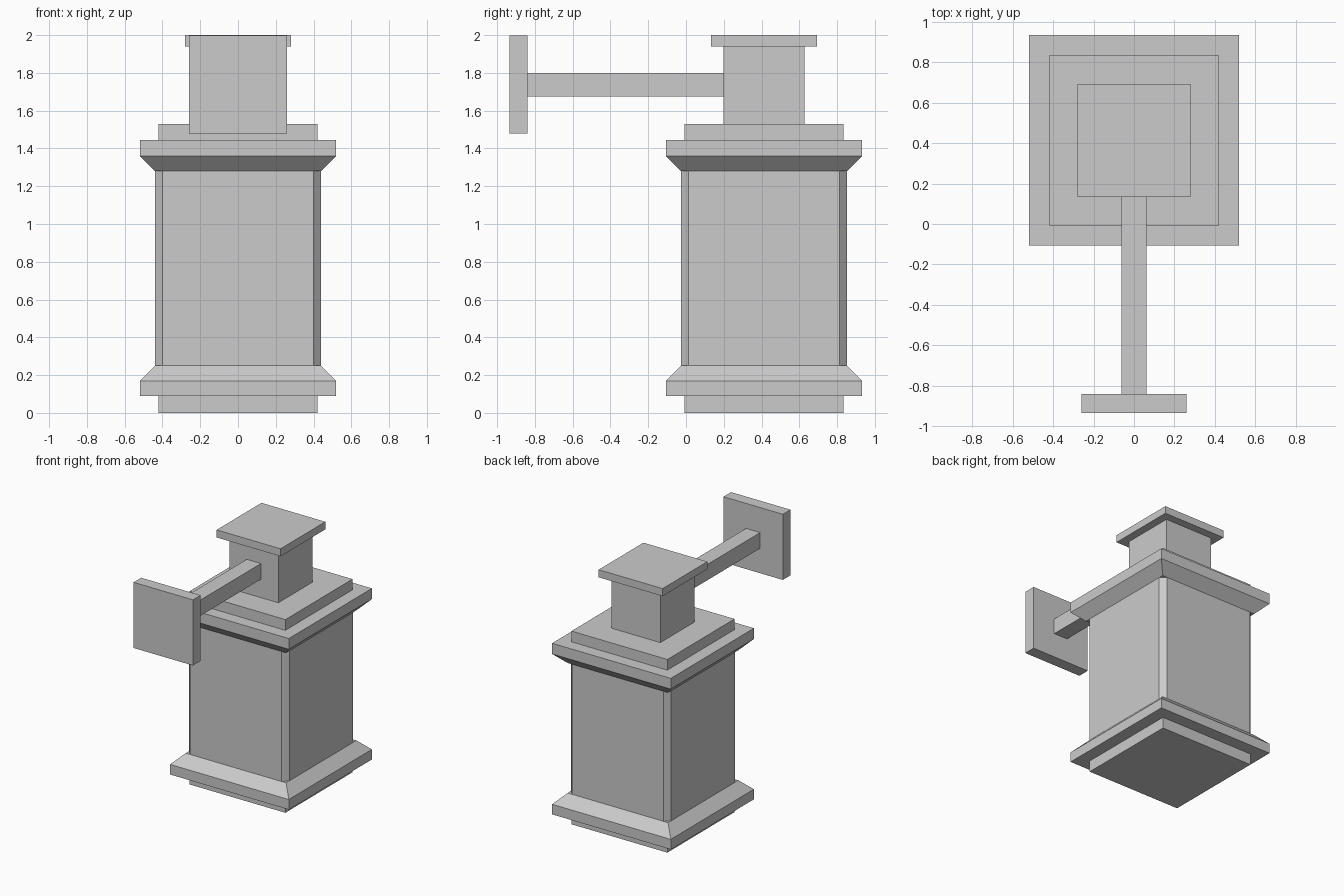
import bpy
import bmesh

cube = bpy.data.objects.get("Cube")
if cube:
    bpy.data.objects.remove(cube, do_unlink=True)

# One plain grey for the whole lamp
grey = bpy.data.materials.new("plain grey")
grey.use_nodes = True
colour = (0.6, 0.6, 0.6, 1)
grey.diffuse_color = colour
grey.node_tree.nodes["Principled BSDF"].inputs["Base Color"].default_value = colour

LAMP_Y = 0.413  # centre line of the lantern


def add_object(name, bm):
    bmesh.ops.recalc_face_normals(bm, faces=bm.faces)
    mesh = bpy.data.meshes.new(name)
    bm.to_mesh(mesh)
    bm.free()
    mesh.materials.append(grey)
    obj = bpy.data.objects.new(name, mesh)
    bpy.context.collection.objects.link(obj)
    return obj


def box(name, x, y, z):
    """Box spanning the given (low, high) ranges."""
    bm = bmesh.new()
    bmesh.ops.create_cube(bm, size=1)
    for v in bm.verts:
        v.co = [r[0] if c < 0 else r[1] for c, r in zip(v.co, (x, y, z))]
    return add_object(name, bm)


def block(name, half, z0, z1):
    """Square block on the lantern's centre line."""
    return box(name, (-half, half), (LAMP_Y - half, LAMP_Y + half), (z0, z1))


def moulding(name, profile):
    """Square rings of (half width, height) joined into a closed solid."""
    bm = bmesh.new()
    rings = [[bm.verts.new((sx * h, LAMP_Y + sy * h, z))
              for sx, sy in ((-1, -1), (1, -1), (1, 1), (-1, 1))]
             for h, z in profile]
    for low, high in zip(rings, rings[1:]):
        for i in range(4):
            j = (i + 1) % 4
            bm.faces.new((low[i], low[j], high[j], high[i]))
    bm.faces.new(rings[0])
    bm.faces.new(rings[-1])
    return add_object(name, bm)


# Base: foot and sloped moulding
block("base_foot", 0.42, 0, 0.09)
moulding("base_moulding", [(0.52, 0.09), (0.52, 0.17), (0.44, 0.25)])

# Lantern body with chamfered vertical corners
bm = bmesh.new()
w, c = 0.44, 0.40
outline = [(-c, -w), (c, -w), (w, -c), (w, c), (c, w), (-c, w), (-w, c), (-w, -c)]
face = bm.faces.new([bm.verts.new((x, LAMP_Y + y, 0.25)) for x, y in outline])
extruded = bmesh.ops.extrude_face_region(bm, geom=[face], use_keep_orig=True)
top = [g for g in extruded["geom"] if isinstance(g, bmesh.types.BMVert)]
bmesh.ops.translate(bm, verts=top, vec=(0, 0, 1.03))
add_object("lantern_body", bm)

# Roof: sloped moulding, step, chimney and cap
moulding("roof_moulding", [(0.44, 1.28), (0.52, 1.36), (0.52, 1.445)])
block("roof_step", 0.42, 1.445, 1.53)
block("chimney", 0.215, 1.53, 1.94)
block("chimney_cap", 0.28, 1.94, 2.0)

# Bracket: arm and wall plate
box("bracket_arm", (-0.062, 0.062), (-0.84, 0.198), (1.675, 1.8))
box("wall_plate", (-0.26, 0.26), (-0.935, -0.84), (1.478, 1.998))
